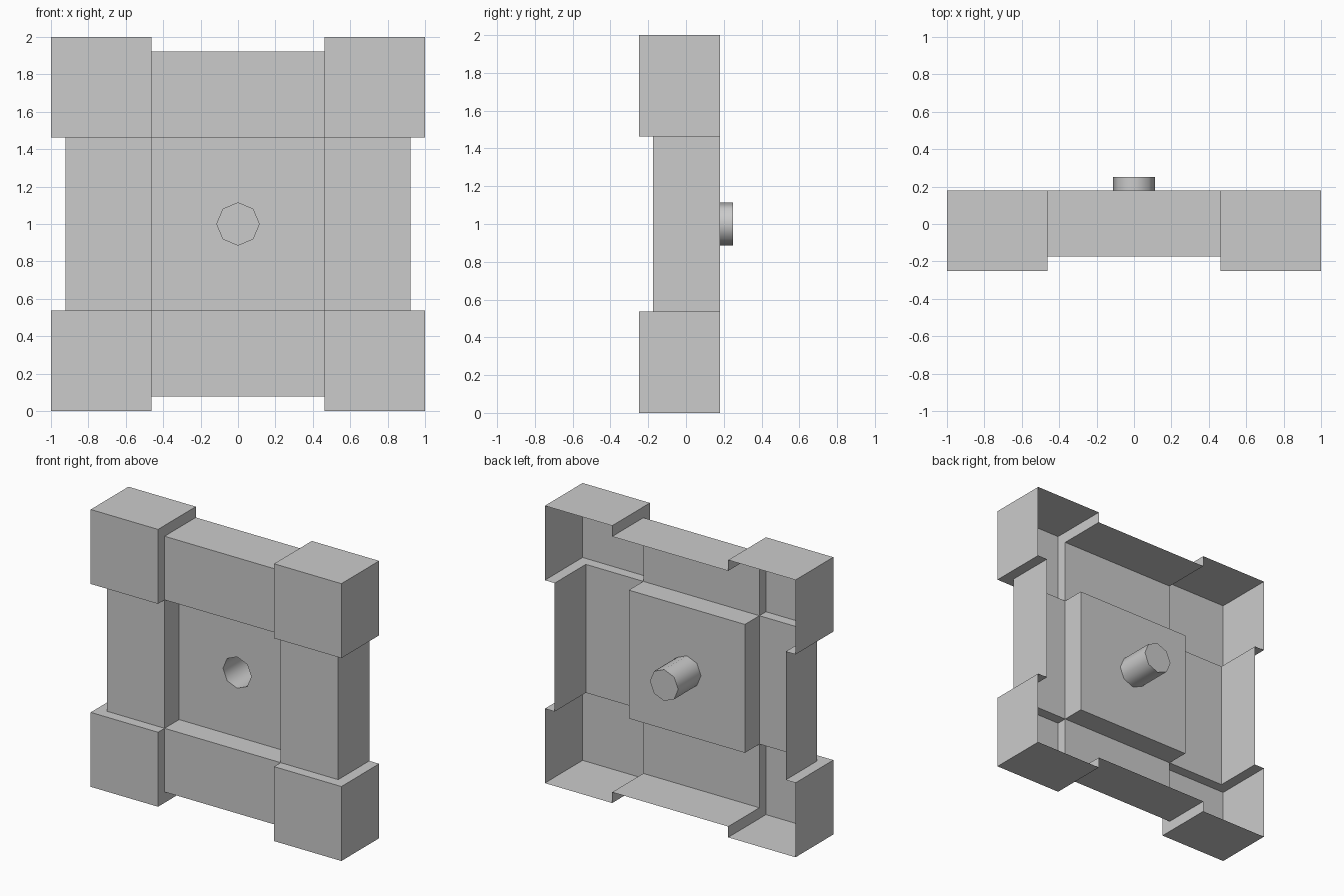
import bpy, bmesh
from math import sin, cos, pi, radians
from mathutils import Vector, Matrix

if "Cube" in bpy.data.objects:
    bpy.data.objects.remove(bpy.data.objects["Cube"])

# Key positions: half-widths in the face plane, and depths along y
OUT, BAR, IN = 1.0, 0.922, 0.463
Y_CORNER, Y_BAR, Y_PANEL, Y_BACK, Y_PEG = -0.25, -0.175, -0.01, 0.18, 0.25
R = 0.113
CENTRE = Vector((0, 0, 1))


def make(name, faces, turn=0):
    """Mesh from (points, facing) pairs, turned about y by quarter turns."""
    bm = bmesh.new()
    for pts, facing in faces:
        f = bm.faces.new([bm.verts.new(p) for p in pts])
        f.normal_update()
        if f.normal.dot(Vector(facing)) < 0:
            f.normal_flip()
    bmesh.ops.remove_doubles(bm, verts=bm.verts[:], dist=1e-5)
    m = Matrix.Translation(CENTRE) @ Matrix.Rotation(turn * pi / 2, 4, 'Y')
    bmesh.ops.transform(bm, matrix=m, verts=bm.verts[:])
    me = bpy.data.meshes.new(name)
    bm.to_mesh(me)
    bm.free()
    ob = bpy.data.objects.new(name, me)
    bpy.context.collection.objects.link(ob)
    return ob


def rect_y(x0, x1, z0, z1, y):
    return [(x0, y, z0), (x1, y, z0), (x1, y, z1), (x0, y, z1)]


def rect_z(x0, x1, y0, y1, z):
    return [(x0, y0, z), (x1, y0, z), (x1, y1, z), (x0, y1, z)]


def swap(pts):
    return [(z, y, x) for x, y, z in pts]


# Corner block: hollow, open at the back, inner sides stepped around the bars
outer = rect_z(IN, OUT, Y_CORNER, Y_BACK, OUT)
step = [(IN, Y_CORNER, IN), (OUT, Y_CORNER, IN), (OUT, Y_BACK, IN),
        (BAR, Y_BACK, IN), (BAR, Y_BAR, IN), (IN, Y_BAR, IN)]
corner = [(rect_y(IN, OUT, IN, OUT, Y_CORNER), (0, -1, 0)),
          (outer, (0, 0, 1)), (swap(outer), (1, 0, 0)),
          (step, (0, 0, -1)), (swap(step), (-1, 0, 0))]

# Edge bar: front face, outer wall and inner wall down to the panel
bar = [(rect_y(-IN, IN, IN, BAR, Y_BAR), (0, -1, 0)),
       (rect_z(-IN, IN, Y_BAR, Y_BACK, BAR), (0, 0, 1)),
       (rect_z(-IN, IN, Y_BAR, Y_PANEL, IN), (0, 0, -1))]

for k in range(4):
    make(f"corner_block_{k + 1}", corner, k)
    make(f"edge_bar_{k + 1}", bar, k)


def ring(k, y):
    a = k * pi / 4
    return (R * cos(a), y, R * sin(a))


# Recessed panel with an eight-sided hole
square = [(IN, Y_PANEL, IN), (-IN, Y_PANEL, IN),
          (-IN, Y_PANEL, -IN), (IN, Y_PANEL, -IN)]
panel = [([square[k], square[(k + 1) % 4]]
          + [ring(2 * k + j, Y_PANEL) for j in (3, 2, 1)], (0, -1, 0))
         for k in range(4)]
make("recessed_panel", panel)

# Hollow peg: open at the front, capped at the back
peg_faces = [([ring(k, Y_PANEL), ring(k + 1, Y_PANEL),
               ring(k + 1, Y_PEG), ring(k, Y_PEG)],
              (-cos((k + .5) * pi / 4), 0, -sin((k + .5) * pi / 4)))
             for k in range(8)]
peg_faces.append(([ring(k, Y_PEG) for k in range(8)], (0, -1, 0)))
peg = make("hollow_peg", peg_faces)
bpy.context.view_layer.objects.active = peg
peg.select_set(True)
bpy.ops.object.shade_smooth_by_angle(angle=radians(50))
